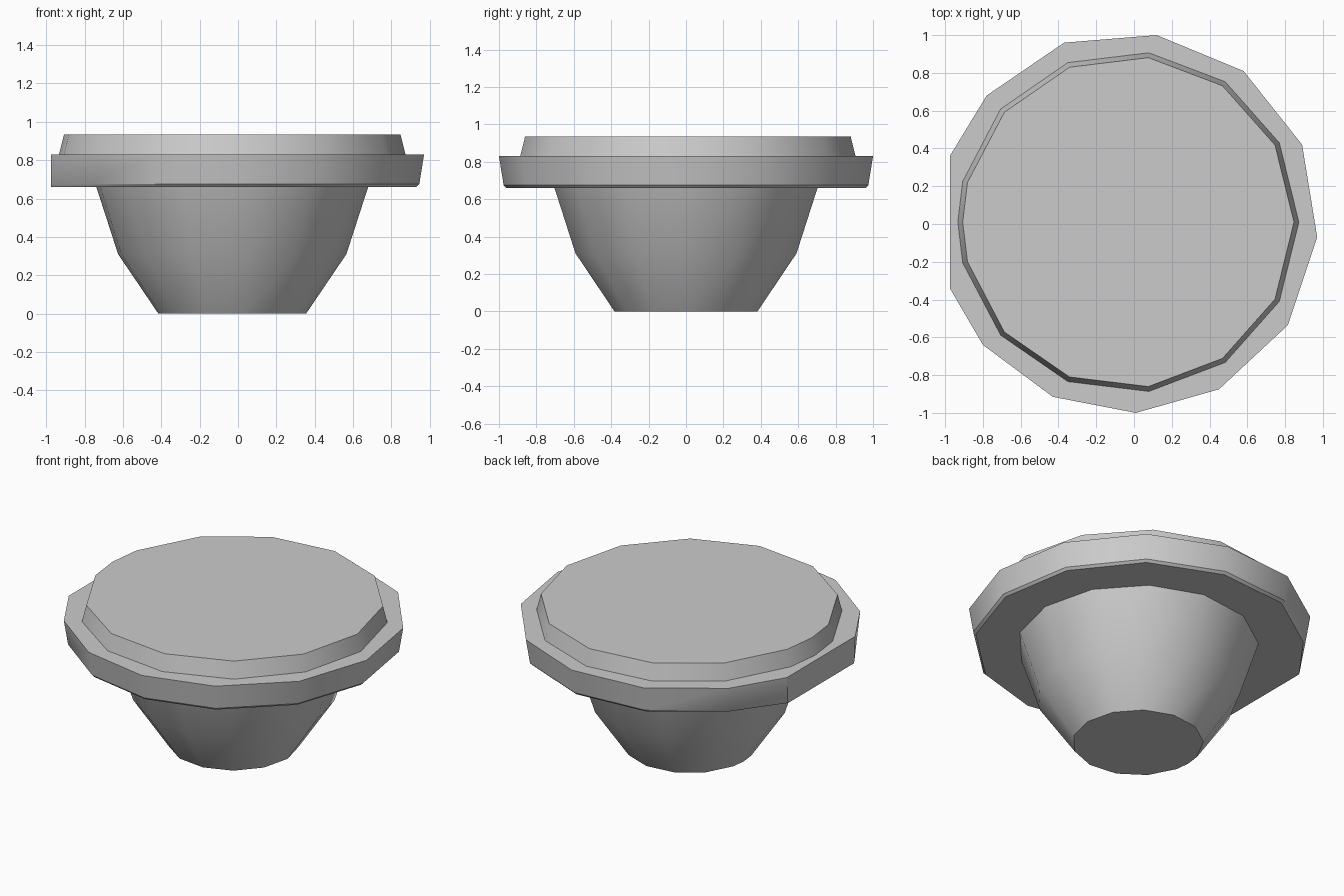
import bpy
import bmesh
import math

cube = bpy.data.objects.get("Cube")
if cube:
    bpy.data.objects.remove(cube, do_unlink=True)

CX = -0.03  # shared axis of the turned parts

grey = bpy.data.materials.new("light grey")
grey.use_nodes = True
colour = (0.6, 0.6, 0.6, 1)
grey.diffuse_color = colour
grey.node_tree.nodes["Principled BSDF"].inputs["Base Color"].default_value = colour


def loft(name, rings):
    """Join matching rings of points into a closed, capped solid."""
    bm = bmesh.new()
    loops = [[bm.verts.new(p) for p in ring] for ring in rings]
    n = len(loops[0])
    for low, high in zip(loops, loops[1:]):
        for i in range(n):
            j = (i + 1) % n
            bm.faces.new((low[i], low[j], high[j], high[i]))
    bm.faces.new(loops[0][::-1])
    bm.faces.new(loops[-1])
    bmesh.ops.recalc_face_normals(bm, faces=bm.faces[:])
    mesh = bpy.data.meshes.new(name)
    bm.to_mesh(mesh)
    bm.free()
    mesh.materials.append(grey)
    obj = bpy.data.objects.new(name, mesh)
    bpy.context.collection.objects.link(obj)
    bpy.ops.object.select_all(action='DESELECT')
    obj.select_set(True)
    bpy.context.view_layer.objects.active = obj
    bpy.ops.object.shade_smooth_by_angle(angle=math.radians(32))
    return obj


def turned_ring(radius, z, cy=0.0):
    """Thirteen-sided ring with one extra corner on the right side."""
    angles = [math.tau * i / 13 for i in range(13)]
    angles.insert(7, math.pi)
    return [(CX + radius * math.cos(a), cy + radius * math.sin(a), z)
            for a in angles]


# Tapered bowl-shaped base
loft("base", [turned_ring(r, z) for r, z in
              ((0.385, 0), (0.595, 0.31), (0.71, 0.665))])

# Wide uneven rim, cut flat on its right side
outline = [(0.97, -0.07), (0.89, 0.42), (0.58, 0.81), (0.12, 1.0),
           (-0.37, 0.96), (-0.78, 0.68), (-0.975, 0.36), (-0.975, -0.34),
           (-0.80, -0.64), (-0.43, -0.915), (0.01, -1.0), (0.45, -0.875),
           (0.815, -0.535)]


def rim_ring(scale, z):
    return [(x if x < -0.97 else CX + (x - CX) * scale, y * scale, z)
            for x, y in outline]


loft("rim", [rim_ring(s, z) for s, z in
             ((0.96, 0.66), (0.975, 0.675), (1, 0.83))])

# Raised lid with sloping sides
loft("lid", [turned_ring(r, z, 0.01) for r, z in ((0.903, 0.83), (0.877, 0.935))])
